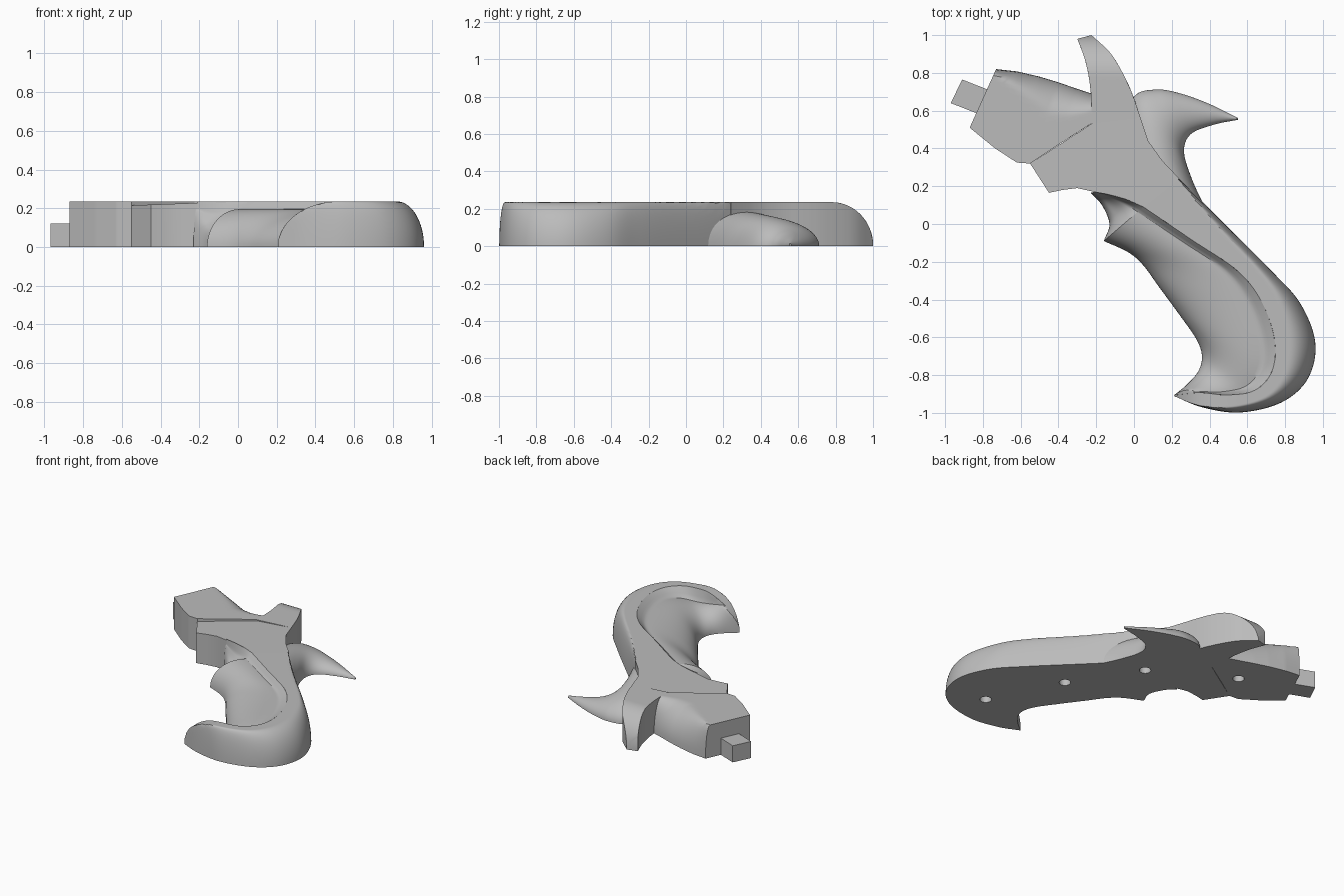
import bpy, bmesh, math
from mathutils import Vector

if "Cube" in bpy.data.objects:
    bpy.data.objects.remove(bpy.data.objects["Cube"], do_unlink=True)

TOP = 0.235
grey = bpy.data.materials.new("plain grey")
grey.use_nodes = True
grey.diffuse_color = (0.5, 0.5, 0.5, 1)
grey.node_tree.nodes["Principled BSDF"].inputs["Base Color"].default_value = (0.5, 0.5, 0.5, 1)


def make(name, bm):
    bmesh.ops.remove_doubles(bm, verts=bm.verts, dist=0.0008)
    bmesh.ops.recalc_face_normals(bm, faces=bm.faces)
    mesh = bpy.data.meshes.new(name)
    bm.to_mesh(mesh)
    bm.free()
    mesh.materials.append(grey)
    obj = bpy.data.objects.new(name, mesh)
    bpy.context.collection.objects.link(obj)
    return obj


def rail(pts, steps, smooth):
    """Resample control points, paired by index with the opposite rail."""
    p = [Vector(q) for q in pts]
    p = [2 * p[0] - p[1]] + p + [2 * p[-1] - p[-2]]
    out = []
    for i in range(1, len(p) - 2):
        a, b, c, d = p[i - 1:i + 3]
        for k in range(steps):
            t = k / steps
            if smooth:
                out.append(b + (c - a) * t / 2 + (2 * a - 5 * b + 4 * c - d) * t * t / 2
                           + (3 * b - a - 3 * c + d) * t ** 3 / 2)
            else:
                out.append(b.lerp(c, t))
    return out + [p[-2]]


def loft(name, left, right, height, columns=28, steps=8, smooth=True):
    """Solid with a flat base between two rails; height(u, v, x, y) shapes the top."""
    a, b = rail(left, steps, smooth), rail(right, steps, smooth)
    bm = bmesh.new()
    rings = []
    for j, (p, q) in enumerate(zip(a, b)):
        ring = [bm.verts.new((p.x, p.y, 0))]
        for i in range(columns + 1):
            # cluster the columns towards both edges
            u = 0.5 - 0.5 * math.cos(math.pi * i / columns)
            c = p.lerp(q, u)
            ring.append(bm.verts.new((c.x, c.y, max(0, height(u, j / (len(a) - 1), c.x, c.y)))))
        ring.append(bm.verts.new((q.x, q.y, 0)))
        rings.append(ring)
    n = len(rings[0])
    for r, s in zip(rings, rings[1:]):
        for i in range(n):
            k = (i + 1) % n
            bm.faces.new((r[i], r[k], s[k], s[i]))
    bm.faces.new(rings[0])
    bm.faces.new(rings[-1])
    return make(name, bm)


def plate(name, outline, height):
    bm = bmesh.new()
    low = [bm.verts.new((x, y, 0)) for x, y in outline]
    high = [bm.verts.new((x, y, height(x))) for x, y in outline]
    bm.faces.new(low)
    bm.faces.new(high)
    for i in range(len(low)):
        k = (i + 1) % len(low)
        bm.faces.new((low[i], low[k], high[k], high[i]))
    return make(name, bm)


def arc(s):
    return math.sqrt(max(0, 1 - s * s))


def heel_cap(x, y):
    return TOP * arc(max(0, 0.52 - x) / 0.315) if y < -0.76 else TOP


def frame_height(u, v, x, y):
    w = 0.02 + 0.64 * math.sin(math.pi * min(1, v * 1.02)) ** 1.3
    return min(TOP * arc(max(0, u - 1 + w) / w), heel_cap(x, y))


def palm_height(u, v, x, y):
    crest = 0.195 - 0.045 * math.exp(-((v - 0.75) / 0.16) ** 2)
    z = crest * arc(1 - min(1, u / 0.8))
    lift = max(0, (u - 0.87) / 0.13)
    return min(z + (TOP - crest) * lift, heel_cap(x, y))


def recess_height(u, v, x, y):
    z = 0.195 * arc(1 - min(1, u / 0.8)) + 0.04 * max(0, (u - 0.87) / 0.13)
    dip = math.sin(math.pi * v) * 0.06 * math.sin(math.pi * u)
    return z - dip


def muzzle_height(u, v, x, y):
    w = 0.1 + 0.5 * v
    return TOP * arc(max(0, u - 1 + w) / w)


def fin_height(u, v, x, y):
    return TOP * arc(max(0, y - 0.78) / 0.221)


def horn_height(u, v, x, y):
    return (0.015 + 0.175 * (1 - v) ** 1.1) * arc(2 * u - 1)


# Grip: outer frame, palm swell and the recess above its lip
ridge = [(.05, .09), (.3, -.08), (.55, -.25), (.68, -.42), (.745, -.62),
         (.73, -.78), (.64, -.88), (.5, -.905), (.35, -.895), (.215, -.905)]
back = [(.24, .24), (.45, .03), (.72, -.24), (.88, -.42), (.96, -.63),
        (.92, -.82), (.78, -.945), (.56, -.998), (.36, -.97), (.21, -.91)]
belly = [(-.16, -.09), (-.03, -.15), (.05, -.22), (.13, -.33), (.24, -.48),
         (.33, -.61), (.36, -.7), (.34, -.78), (.28, -.85), (.21, -.908)]
parts = [
    loft("grip_frame", ridge, back, frame_height),
    loft("palm_swell", belly, ridge, palm_height),
    loft("lip_recess", [(-.23, .165), (-.17, .1), (-.13, 0), (-.16, -.09)],
         [(-.21, .17), (-.13, .155), (-.04, .13), (.05, .09)], recess_height),
]

# Neck plate joining the grip to the front block
parts.append(plate("neck", [(-.55, .32), (-.45, .165), (-.38, .18), (-.3, .19), (-.21, .17),
                            (-.13, .155), (-.04, .13), (.05, .09), (.24, .24), (.15, .335),
                            (.075, .44), (.035, .56), (-.055, .63), (-.225, .53)],
                   lambda x: TOP - 0.02 * min(1, max(0, -x / 0.55))))

# Front block, fin and horn
parts += [
    loft("front_block", [(-.87, .51), (-.735, .4), (-.62, .325), (-.55, .32), (-.4, .42), (-.22, .535)],
         [(-.73, .82), (-.62, .808), (-.5, .78), (-.4, .75), (-.3, .715), (-.222, .69)],
         muzzle_height, smooth=False),
    loft("fin", [(-.3, .98), (-.26, .87), (-.235, .75), (-.225, .63), (-.225, .53)],
         [(-.225, 1.0), (-.125, .905), (-.055, .79), (-.005, .68), (.035, .56)], fin_height),
    loft("horn", [(-.06, .5), (0, .675), (.12, .712), (.25, .69), (.4, .635), (.55, .562)],
         [(.38, .08), (.31, .23), (.265, .38), (.3, .475), (.42, .525), (.55, .552)], horn_height),
    plate("peg", [(-.97, .64), (-.83, .585), (-.77, .71), (-.91, .765)], lambda x: 0.12),
]

# Blind holes in the flat base
cutter_bm = bmesh.new()
for x, y in [(.645, -.745), (.39, -.24), (.09, .22), (-.45, .53)]:
    ring = bmesh.ops.create_cone(cutter_bm, cap_ends=True, segments=24, radius1=0.038,
                                 radius2=0.038, depth=0.2)
    bmesh.ops.translate(cutter_bm, verts=ring["verts"], vec=(x, y, 0))
cutter = make("hole_cutter", cutter_bm)
cutter.hide_render = True

for obj in parts:
    bpy.ops.object.select_all(action="DESELECT")
    obj.select_set(True)
    bpy.context.view_layer.objects.active = obj
    if obj.name in ("palm_swell", "neck", "front_block"):
        mod = obj.modifiers.new("holes", "BOOLEAN")
        mod.operation = "DIFFERENCE"
        mod.solver = "EXACT"
        mod.object = cutter
        bpy.ops.object.modifier_apply(modifier=mod.name)
    bpy.ops.object.shade_smooth_by_angle(angle=math.radians(32))
bpy.data.objects.remove(cutter, do_unlink=True)
